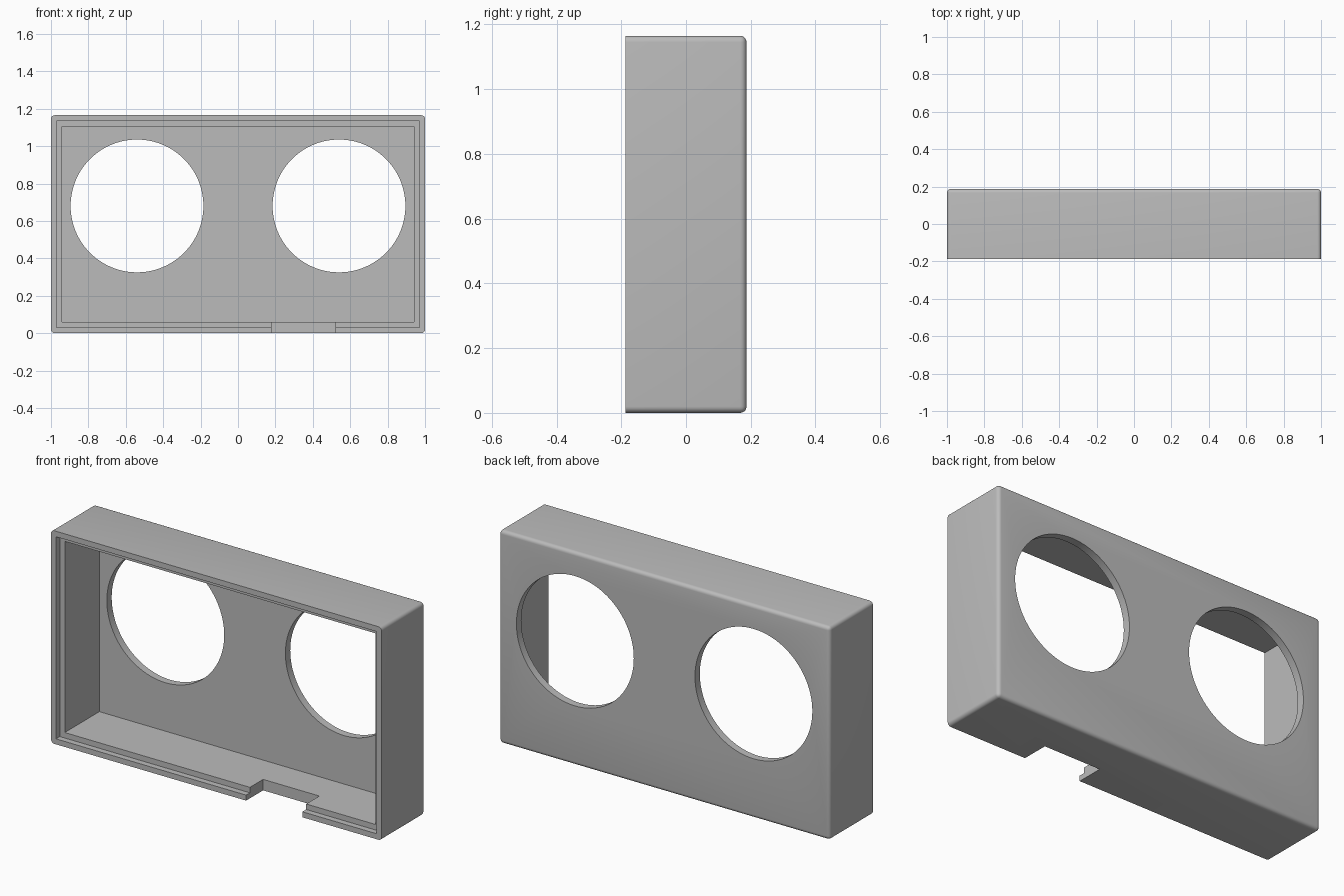
import bpy, bmesh, math
from mathutils import Matrix, Vector

if "Cube" in bpy.data.objects:
    bpy.data.objects.remove(bpy.data.objects["Cube"], do_unlink=True)

HEIGHT, HALF_DEPTH = 1.165, 0.187
FRONT, BACK = -HALF_DEPTH, HALF_DEPTH
HOLE_X, HOLE_Z, HOLE_R = 0.54, 0.68, 0.355


def make_object(name, bm):
    mesh = bpy.data.meshes.new(name)
    bm.to_mesh(mesh)
    bm.free()
    obj = bpy.data.objects.new(name, mesh)
    bpy.context.collection.objects.link(obj)
    return obj


def box(low, high):
    low, high = Vector(low), Vector(high)
    bm = bmesh.new()
    place = Matrix.Translation((low + high) / 2) @ Matrix.Diagonal((high - low).to_4d())
    bmesh.ops.create_cube(bm, size=1, matrix=place)
    return bm


def recess(name, wall, end):
    """Cutter open to the front, inset by the wall thickness."""
    return make_object(name, box((wall - 1, FRONT - 0.1, wall), (1 - wall, end, HEIGHT - wall)))


def round_hole(name, x):
    bm = bmesh.new()
    place = Matrix.Translation((x, BACK, HOLE_Z)) @ Matrix.Rotation(math.pi / 2, 4, "X")
    bmesh.ops.create_cone(bm, cap_ends=True, segments=96, radius1=HOLE_R,
                          radius2=HOLE_R, depth=0.2, matrix=place)
    return make_object(name, bm)


# Outer shell, rounded everywhere except around the open front
bm = box((-1, FRONT, 0), (1, BACK, HEIGHT))
rounded = [e for e in bm.edges if max(v.co.y for v in e.verts) > 0]
bmesh.ops.bevel(bm, geom=rounded, offset=0.02, offset_type="OFFSET",
                segments=5, profile=0.5, affect="EDGES")
case = make_object("open_case", bm)

# Cavity, stepped lip, cable notch and the two round openings
cutters = [
    recess("cavity_cutter", 0.06, BACK - 0.042),
    recess("lip_cutter", 0.03, FRONT + 0.033),
    make_object("notch_cutter", box((0.18, FRONT - 0.1, -0.1), (0.52, FRONT + 0.147, 0.1))),
    round_hole("left_hole_cutter", HOLE_X),
    round_hole("right_hole_cutter", -HOLE_X),
]
bpy.ops.object.select_all(action="DESELECT")
bpy.context.view_layer.objects.active = case
case.select_set(True)
for cutter in cutters:
    cutter.hide_render = True
    mod = case.modifiers.new(cutter.name, "BOOLEAN")
    mod.operation, mod.solver, mod.object = "DIFFERENCE", "EXACT", cutter
    bpy.ops.object.modifier_apply(modifier=mod.name)
    bpy.data.objects.remove(cutter, do_unlink=True)

# Grey plastic
grey = bpy.data.materials.new("grey_plastic")
grey.use_nodes = True
colour = (0.5, 0.5, 0.5, 1)
grey.diffuse_color = colour
grey.node_tree.nodes["Principled BSDF"].inputs["Base Color"].default_value = colour
case.data.materials.clear()
case.data.materials.append(grey)
bpy.ops.object.shade_smooth_by_angle(angle=math.radians(30))
